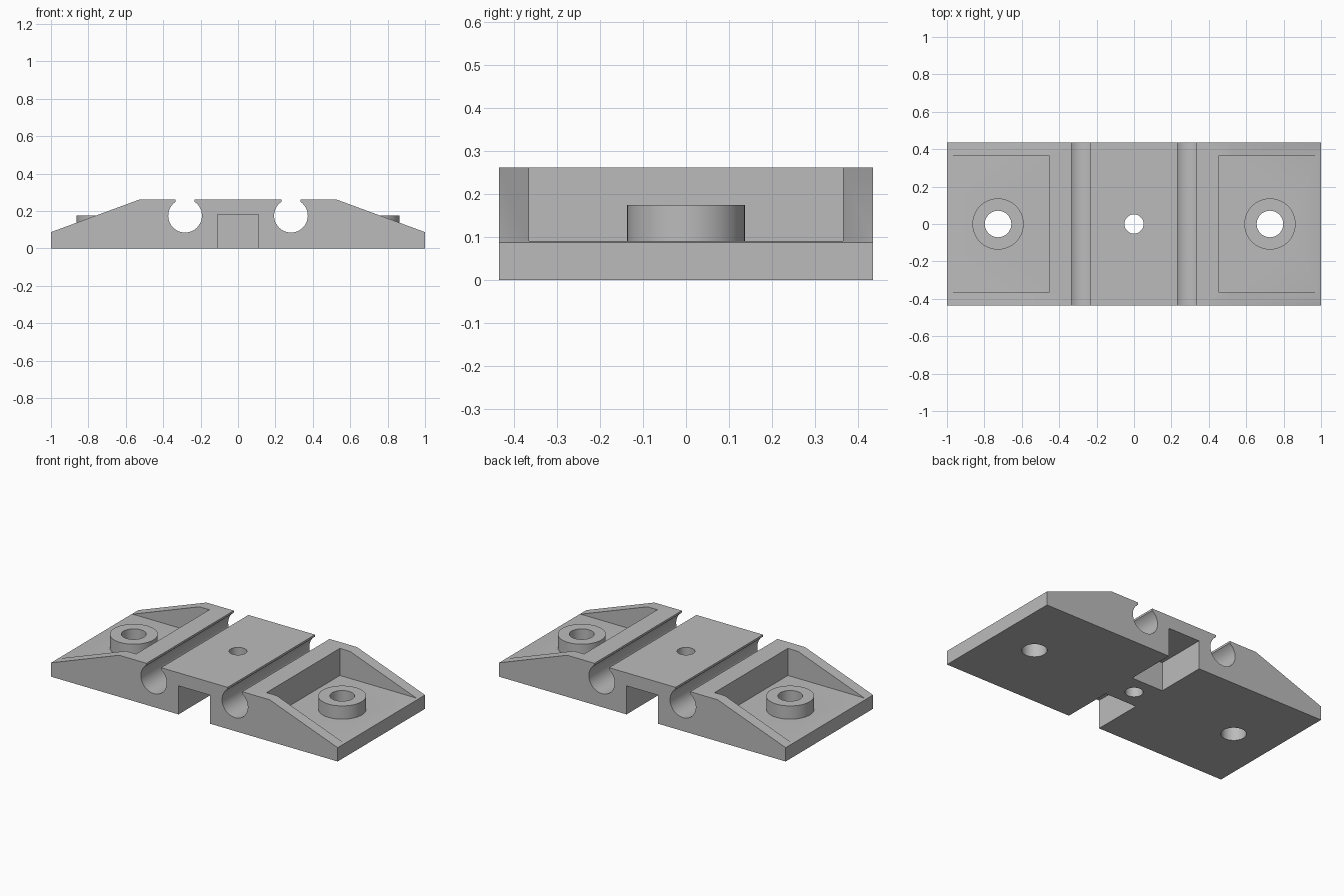
import bpy
import bmesh
import math
from mathutils import Matrix

cube = bpy.data.objects.get("Cube")
if cube:
    bpy.data.objects.remove(cube, do_unlink=True)

HALF_DEPTH = 0.435
EDGE_Z, FLOOR_Z, TOP_Z = 0.087, 0.091, 0.262

grey = bpy.data.materials.new("plain_grey")
grey.use_nodes = True
colour = (0.5, 0.5, 0.5, 1)
grey.diffuse_color = colour
grey.node_tree.nodes["Principled BSDF"].inputs["Base Color"].default_value = colour


def finish(name, bm):
    bmesh.ops.recalc_face_normals(bm, faces=bm.faces)
    mesh = bpy.data.meshes.new(name)
    bm.to_mesh(mesh)
    bm.free()
    mesh.materials.append(grey)
    obj = bpy.data.objects.new(name, mesh)
    bpy.context.collection.objects.link(obj)
    return obj


def prism(name, profile, half):
    """Extrude an x-z outline along y, centred on y = 0."""
    bm = bmesh.new()
    face = bm.faces.new([bm.verts.new((x, -half, z)) for x, z in profile])
    ext = bmesh.ops.extrude_face_region(bm, geom=[face])["geom"]
    moved = [v for v in ext if isinstance(v, bmesh.types.BMVert)]
    bmesh.ops.translate(bm, verts=moved, vec=(0, 2 * half, 0))
    return finish(name, bm)


def box(name, x0, x1, y0, y1, z0, z1):
    bm = bmesh.new()
    size = Matrix.Diagonal((x1 - x0, y1 - y0, z1 - z0, 1))
    place = Matrix.Translation(((x0 + x1) / 2, (y0 + y1) / 2, (z0 + z1) / 2))
    bmesh.ops.create_cube(bm, size=1, matrix=place @ size)
    return finish(name, bm)


def cylinder(name, x, radius, z0, z1):
    bm = bmesh.new()
    bmesh.ops.create_cone(bm, cap_ends=True, segments=64, radius1=radius,
                          radius2=radius, depth=z1 - z0,
                          matrix=Matrix.Translation((x, 0, (z0 + z1) / 2)))
    return finish(name, bm)


def combine(target, tool, operation):
    """Apply one boolean and discard the helper."""
    tool.hide_render = True
    mod = target.modifiers.new(operation.lower(), "BOOLEAN")
    mod.operation = operation
    mod.solver = "EXACT"
    mod.object = tool
    bpy.context.view_layer.objects.active = target
    bpy.ops.object.modifier_apply(modifier=mod.name)
    bpy.data.objects.remove(tool, do_unlink=True)


# Body with sloping ends
plate = prism("mounting_plate", [(-1, 0), (1, 0), (1, EDGE_Z), (0.525, TOP_Z),
                                 (-0.525, TOP_Z), (-1, EDGE_Z)], HALF_DEPTH)

# Keyhole groove outline: round channel with a narrow open slot above
R, SLOT, CENTRE_Z = 0.09, 0.051, 0.175
start = math.asin(SLOT / R)
arc = [start + (2 * math.pi - 2 * start) * i / 56 for i in range(57)]
keyhole = [(R * math.sin(a), CENTRE_Z + R * math.cos(a)) for a in arc]
keyhole += [(-SLOT, 0.4), (SLOT, 0.4)]

for side in (-1, 1):
    # Open-ended pocket in each slope
    x0, x1 = sorted((side * 0.455, side * 1.2))
    combine(plate, box("pocket", x0, x1, -0.365, 0.365, FLOOR_Z, 0.5), "DIFFERENCE")
    # Screw boss and its through hole
    combine(plate, cylinder("boss", side * 0.727, 0.137, 0.05, 0.175), "UNION")
    combine(plate, cylinder("screw_hole", side * 0.727, 0.071, -0.2, 0.5), "DIFFERENCE")
    # Keyhole groove
    outline = [(side * 0.283 + x, z) for x, z in keyhole]
    combine(plate, prism("groove", outline, 0.6), "DIFFERENCE")
    # Notch under the front and back edges
    y0, y1 = sorted((side * 0.115, side * 0.6))
    combine(plate, box("notch", -0.11, 0.11, y0, y1, -0.2, 0.18), "DIFFERENCE")

# Central hole
combine(plate, cylinder("centre_hole", 0, 0.051, -0.2, 0.5), "DIFFERENCE")

# Smooth round walls, sharp edges
bpy.ops.object.select_all(action="DESELECT")
plate.select_set(True)
bpy.context.view_layer.objects.active = plate
bpy.ops.object.shade_smooth_by_angle(angle=math.radians(25))
